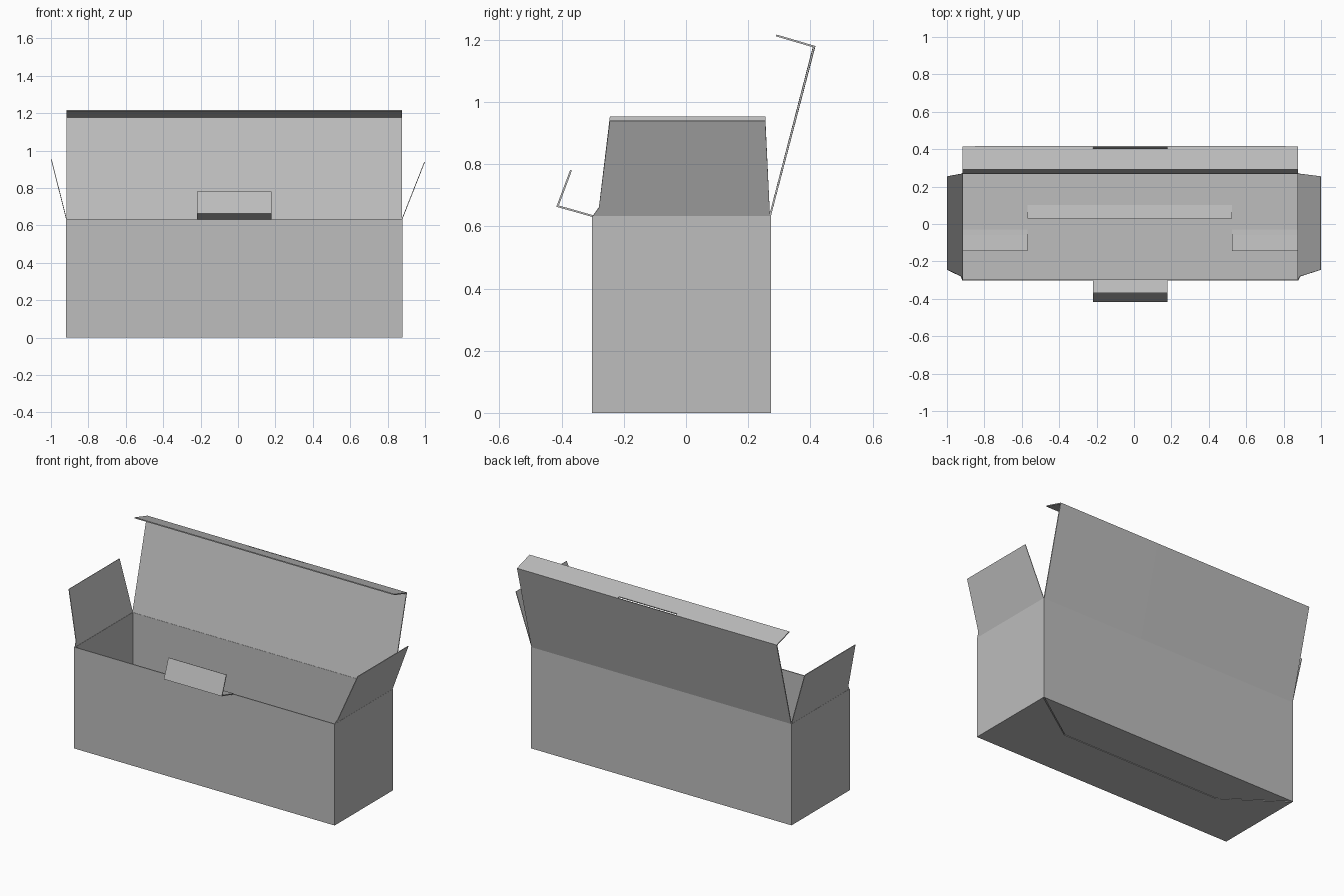
import bpy

cube = bpy.data.objects.get("Cube")
if cube:
    bpy.data.objects.remove(cube, do_unlink=True)

# One plain card colour
GREY = (0.51, 0.51, 0.51, 1)
card = bpy.data.materials.new("grey card")
card.use_nodes = True
card.diffuse_color = GREY
card.node_tree.nodes["Principled BSDF"].inputs["Base Color"].default_value = GREY

THICK = 0.006
THIN = 0.004
X0, X1 = -0.917, 0.877     # right and left walls
Y0, Y1 = -0.30, 0.27       # front and back walls
RIM = 0.633
TAB0, TAB1 = -0.22, 0.18   # locking tab and its slit


def sheet(name, verts, faces, thick):
    """Thin card sheet, thickened evenly about its middle."""
    mesh = bpy.data.meshes.new(name)
    mesh.from_pydata(verts, [], faces)
    mesh.materials.append(card)
    obj = bpy.data.objects.new(name, mesh)
    bpy.context.collection.objects.link(obj)
    mod = obj.modifiers.new("card thickness", 'SOLIDIFY')
    mod.thickness = thick
    mod.offset = 0
    mod.use_even_offset = True


def panel(name, outline):
    sheet(name, outline, [tuple(range(len(outline)))], THIN)


def folded(name, xs, profile, thick=THICK, skip=()):
    """Strip folded along a y-z profile; skip lists (column, row) holes."""
    n = len(profile)
    verts = [(x, y, z) for x in xs for y, z in profile]
    faces = [(c * n + r, c * n + r + 1, (c + 1) * n + r + 1, (c + 1) * n + r)
             for c in range(len(xs) - 1) for r in range(n - 1)
             if (c, r) not in skip]
    sheet(name, verts, faces, thick)


def floor_panel(name, points, z):
    panel(name, [(x, y, z) for x, y in points])


# Four walls as one ring
corners = [(X0, Y0), (X1, Y0), (X1, Y1), (X0, Y1)]
ring = [(x, y, z) for z in (0, RIM) for x, y in corners]
sheet("box_walls", ring, [(i, (i + 1) % 4, (i + 1) % 4 + 4, i + 4) for i in range(4)], THICK)

# Lid with tuck flap and a slit along the fold
folded("lid", [X0, TAB0, TAB1, X1],
       [(Y1, RIM), (0.412, 1.178), (0.402, 1.181), (0.29, 1.214)], skip={(1, 1)})

# Locking tab on the front rim
folded("front_tab", [TAB0, TAB1], [(Y0, RIM), (-0.413, 0.665), (-0.37, 0.78)])

# Side dust flaps, leaning outwards with a chamfered front corner
FLAP = [(Y0, 0), (-0.28, 0.09), (-0.245, 1), (0.255, 1), (Y1, 0)]
for name, x, tip, top in (("right_flap", X0, -0.998, 0.952), ("left_flap", X1, 0.998, 0.94)):
    panel(name, [(x + (tip - x) * t, y, RIM + (top - RIM) * t) for y, t in FLAP])

# Outer floor: a back trapezoid and a front panel that meet at a narrow seam
SLOT0, SLOT1, SLOT_Y = -0.57, 0.525, 0.03
GAP = 0.005
floor_panel("floor_back_panel", [(X0 + GAP, Y1), (SLOT0, SLOT_Y), (SLOT1, SLOT_Y), (X1 - GAP, Y1)], 0.002)
floor_panel("floor_front_panel", [(X0, Y0), (X1, Y0), (X1, Y1 - GAP), (SLOT1, SLOT_Y - GAP),
                                  (SLOT0, SLOT_Y - GAP), (X0, Y1 - GAP)], 0.002)

# Inner floor: full layer, raised locking strip and bent side tongues
floor_panel("floor_inner_panel", corners, 0.009)
folded("floor_lock_strip", [SLOT0, SLOT1], [(SLOT_Y, 0.03), (0.1, 0.013)], THIN)
for name, a, b in (("floor_right_flap", X0, SLOT0), ("floor_left_flap", SLOT1, X1)):
    folded(name, [a, b], [(Y1, 0.013), (-0.03, 0.014), (-0.06, 0.018), (-0.145, 0.033)], THIN)
